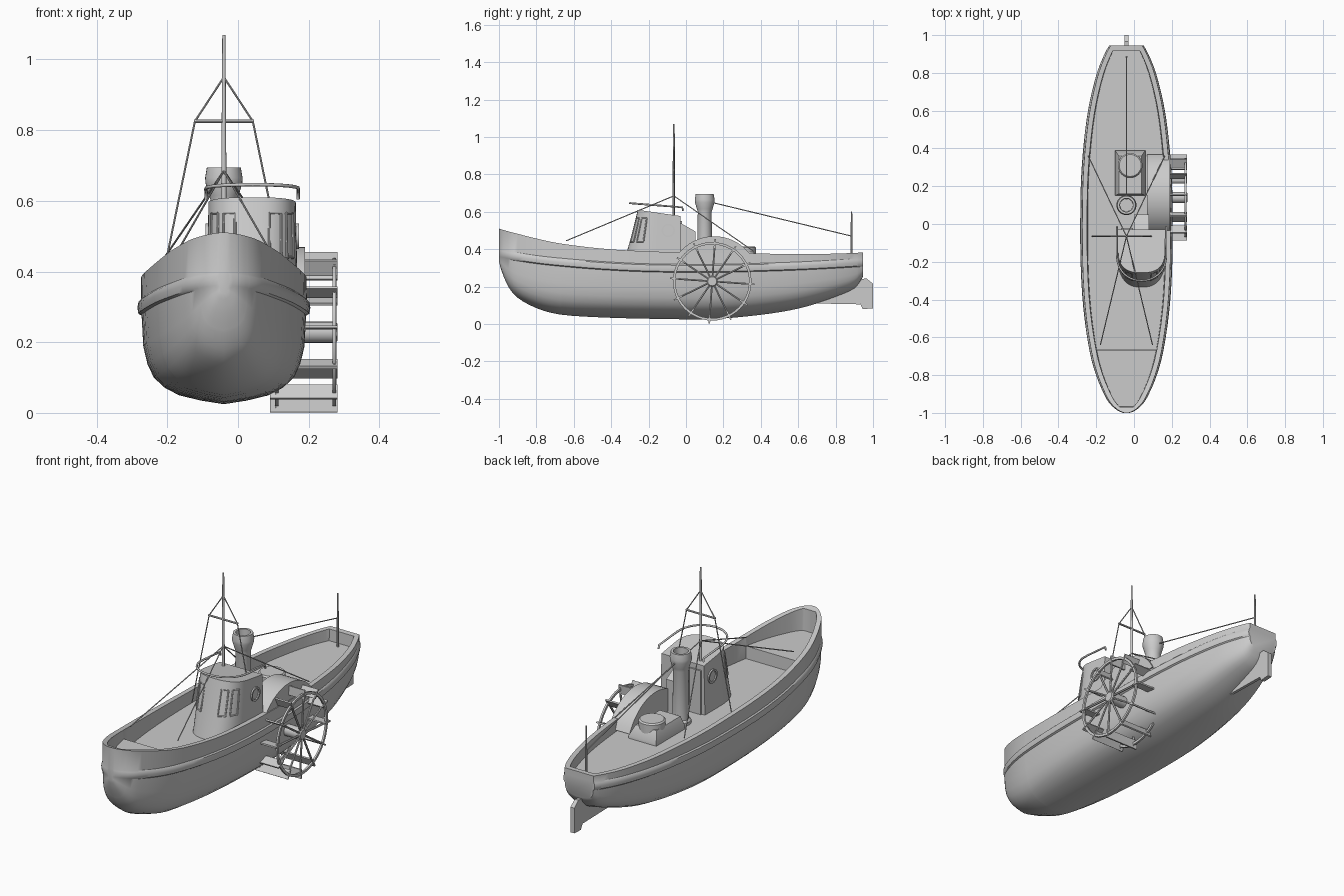
import bpy, bmesh, math
from mathutils import Vector, Matrix

if "Cube" in bpy.data.objects:
    bpy.data.objects.remove(bpy.data.objects["Cube"])
CX = -0.04  # hull centreline

def finish(name, bm, smooth=True):
    bmesh.ops.recalc_face_normals(bm, faces=bm.faces)
    me = bpy.data.meshes.new(name)
    bm.to_mesh(me)
    bm.free()
    ob = bpy.data.objects.new(name, me)
    bpy.context.collection.objects.link(ob)
    if smooth:
        bpy.ops.object.select_all(action='DESELECT')
        ob.select_set(True)
        bpy.context.view_layer.objects.active = ob
        bpy.ops.object.shade_smooth_by_angle(angle=math.radians(35))
    return ob

def add_loft(bm, rings, caps=True, loop=False):
    rows = [[bm.verts.new(p) for p in r] for r in rings]
    n = len(rows[0])
    for a, b in zip(rows, rows[1:] + ([rows[0]] if loop else [])):
        for i in range(n):
            bm.faces.new((a[i], a[(i+1) % n], b[(i+1) % n], b[i]))
    if caps and not loop:
        bm.faces.new(rows[0])
        bm.faces.new(rows[-1])

def loft(name, rings, **k):
    bm = bmesh.new()
    add_loft(bm, rings, **k)
    return finish(name, bm)

def plate(name, pts, x0, x1):
    return loft(name, [[(x, y, z) for y, z in pts] for x in (x0, x1)])

def add_tube(bm, p, q, r, n=8):
    p, q = Vector(p), Vector(q)
    rot = (q - p).to_track_quat('Z', 'Y')
    ring = [rot @ Vector((r*math.cos(2*math.pi*i/n), r*math.sin(2*math.pi*i/n), 0)) for i in range(n)]
    add_loft(bm, [[p + v for v in ring], [q + v for v in ring]])

def tubes(name, segs, r):
    bm = bmesh.new()
    for p, q in segs:
        add_tube(bm, p, q, r)
    return finish(name, bm)

def add_lathe(bm, prof, m, n=32, loop=False):
    add_loft(bm, [[m @ Vector((r*math.cos(2*math.pi*i/n), r*math.sin(2*math.pi*i/n), z)) for i in range(n)]
                  for r, z in prof], loop=loop)

def lathe(name, prof, m, **k):
    bm = bmesh.new()
    add_lathe(bm, prof, m, **k)
    return finish(name, bm)

# Hull: stations of y, half breadth, keel z, strake z, rail z
ST = [(-1, .012, .335, .385, .51), (-.985, .045, .28, .382, .505), (-.95, .083, .2, .375, .495),
      (-.9, .113, .14, .367, .482), (-.8, .155, .085, .352, .457), (-.67, .19, .05, .338, .43),
      (-.45, .222, .035, .32, .403), (-.2, .237, .028, .308, .388), (.1, .238, .025, .305, .38),
      (.3, .231, .038, .308, .377), (.5, .212, .063, .314, .375), (.65, .188, .095, .32, .374),
      (.8, .15, .145, .328, .376), (.9, .11, .19, .334, .38), (.945, .085, .25, .337, .382)]

def catmull(k, t):
    a, b, c, d = (Vector(ST[min(max(k+j, 0), len(ST)-1)]) for j in (-1, 0, 1, 2))
    return ((2*b) + (c-a)*t + (2*a-5*b+4*c-d)*t*t + (3*b-a-3*c+d)*t**3) * .5

fine = [catmull(k, t) for k in range(len(ST)-1) for t in (0, 1/3, 2/3)] + [Vector(ST[-1])]

def station(y):
    for a, b in zip(fine, fine[1:]):
        if a[0] <= y <= b[0]:
            return a.lerp(b, (y-a[0])/(b[0]-a[0]))
    return fine[-1]

ys = [f[0] for f in fine] + [s+e for s in (-.968, -.665, .916) for e in (-.001, .001)]
rings = []
for y in sorted(ys):
    _, b, zk, zs, zt = station(y)
    deck = zt if y < -.968 or y > .916 else (.385 if y < -.665 else .32)
    lo = zs - .03
    half = [(b*w, zk + h*(lo-zk)) for w, h in ((0, 0), (.27, .04), (.53, .1), (.7, .185), (.83, .3), (.905, .45), (.955, .65), (.975, 1))]
    half += [(b+.003, zs-.025), (b+.006, zs-.008), (b+.003, zs+.008), (b*.985, zs+.014), (b*.98, zt)]
    bi = max(b-.03, .002)
    half += [(bi, zt), (bi*.98, deck), (0, deck)]
    rings.append([(CX+x, y, z) for x, z in half] + [(CX-x, y, z) for x, z in half[-2:0:-1]])
loft("hull", rings)

# Skeg and rudder
plate("skeg", [(.68, .11), (.93, .105), (.94, .24), (.85, .2)], CX-.008, CX+.008)
plate("rudder", [(.93, .11), (.945, .08), (1, .083), (1, .215), (.965, .243), (.935, .24)], CX-.011, CX+.011)

# Wheelhouse with raked rounded front
HX = .04
def wall(a, z, out=0):
    f = -.315 + .06*(z-.39)/.215
    w = .129 - .02*(z-.32) + out
    c, s = math.cos(a), math.sin(a)
    return Vector((HX + w*math.copysign(abs(c)**.75, c), -.15 - (-.15-f+out)*abs(s)**.85, z))

angles = [math.pi*i/24 for i in range(25)]
rows = []
for z, top in ((.315, 0), (.46, 0), (.595, 1)):
    ring = [wall(a, z) for a in angles]
    ring = [Vector((ring[0].x, -.03, z))] + ring + [Vector((ring[-1].x, -.03, z))]
    if top:
        for v in ring:
            v.z = .577 + .032*(-.03-v.y)/.22
    rows.append(ring)
loft("wheelhouse", rows)

# Front window frames
segs = []
for c in (.2, .36, .64, .8):
    c0, c1 = math.pi*(c-.05), math.pi*(c+.05)
    q = [wall(c0, .44, .001), wall(c1, .44, .001), wall(c1, .565, .001), wall(c0, .565, .001)]
    segs += [(q[i], q[(i+1) % 4]) for i in range(4)]
tubes("front_window_frames", segs, .004)

# Side portholes
for side in (-1, 1):
    m = Matrix.Translation((HX+side*.126, -.095, .5)) @ Matrix.Rotation(math.pi/2, 4, 'Y')
    lathe("porthole_rim", [(.027, -.006), (.036, -.006), (.036, .006), (.027, .006)], m, loop=True)

# Rear door and sloped companionway
plate("rear_door", [(-.035, .32), (-.022, .32), (-.022, .55), (-.035, .55)], -.07, -.005)
plate("companionway", [(-.04, .32), (.05, .32), (.05, .495), (-.03, .54), (-.04, .54)], 0, .08)

# Roof-level guard rail
def rail_pt(x, y):
    return (x, y, .622 - .08*y)
path = [rail_pt(-.09, -.02)]
path += [rail_pt(HX - .131*math.cos(a), -.15 - .15*math.sin(a)**.8) for a in angles]
path += [rail_pt(.17, -.02)]
path = [(-.09, -.015, .605)] + path + [(.17, -.015, .605)]
cu = bpy.data.curves.new("guard_rail", 'CURVE')
cu.dimensions = '3D'
cu.bevel_depth = .005
cu.bevel_resolution = 2
cu.use_fill_caps = True
sp = cu.splines.new('POLY')
sp.points.add(len(path)-1)
for p, v in zip(sp.points, path):
    p.co = (*v, 1)
bpy.context.collection.objects.link(bpy.data.objects.new("guard_rail", cu))

# Funnel, hollow at the top
lathe("funnel", [(.05, .31), (.05, .335), (.04, .345), (.037, .6), (.042, .615), (.052, .65), (.053, .665), (.048, .695),
                 (.036, .695), (.034, .62)], Matrix.Translation((CX, .1, 0)))

# Engine hatch and round skylight
def rect(x0, x1, y0, y1, z):
    return [(x0, y0, z), (x1, y0, z), (x1, y1, z), (x0, y1, z)]
loft("engine_hatch", [rect(-.1, .06, .15, .39, .315), rect(-.1, .06, .15, .39, .335), rect(-.08, .04, .16, .36, .385)])
lathe("skylight", [(.065, .33), (.065, .408), (.058, .415)], Matrix.Translation((-.02, .31, 0)))

# Paddle box arching over the wheel
WY, WZ = .14, .228
arch = [(WY+.01+.241*math.cos(t), WZ+.241*math.sin(t)) for t in (math.radians(25+130*i/20) for i in range(21))]
plate("paddle_box", arch, .07, .19)

# Paddle wheel: rims, hub, spokes and blades
mw = Matrix.Translation((0, WY, WZ)) @ Matrix.Rotation(math.pi/2, 4, 'Y')
bm = bmesh.new()
for x in (.105, .268):
    add_lathe(bm, [(.197, x), (.21, x), (.21, x+.01), (.197, x+.01)], mw, n=48, loop=True)
add_lathe(bm, [(.03, .1), (.03, .275), (.024, .282)], mw, n=20)
for i in range(12):
    t = math.radians(-94 + 30*i)
    u, v = Vector((0, math.cos(t), math.sin(t))), Vector((0, -math.sin(t), math.cos(t)))
    o = Vector((0, WY, WZ))
    for x in (.11, .273):
        add_tube(bm, o + u*.02 + Vector((x, 0, 0)), o + u*.215 + Vector((x, 0, 0)), .0055, 6)
    add_loft(bm, [[o + Vector((x, 0, 0)) + u*r + v*s for r, s in ((.18, -.004), (.227, -.004), (.227, .004), (.18, .004))]
                  for x in (.09, .281)])
finish("paddle_wheel", bm)

# Masts and cross-tree
MY = -.065
lathe("main_mast", [(.008, .32), (.007, .7), (.0045, 1.07)], Matrix.Translation((CX, MY, 0)), n=12)
lathe("stern_mast", [(.006, .31), (.004, .6)], Matrix.Translation((CX, .885, 0)), n=10)
tubes("cross_tree", [((CX-.085, MY, .825), (CX+.085, MY, .825))], .005)

# Shrouds, stays and stern line
segs = [((CX, .13, .652), (CX, .885, .47))]
for s in (-1, 1):
    tip = (CX+s*.082, MY, .825)
    segs += [((CX, MY, .95), tip), (tip, (CX+s*.165, MY, .42 if s < 0 else .4)),
             (tip, (CX+s*.182, MY, .34)),
             ((CX, MY, .685), (CX+s*.138, -.64, .445)),
             ((CX, MY, .685), (CX+s*.202, .36, .39))]
    segs.pop(-4)  # keep the single full-length shroud
tubes("rigging", segs, .0028)
